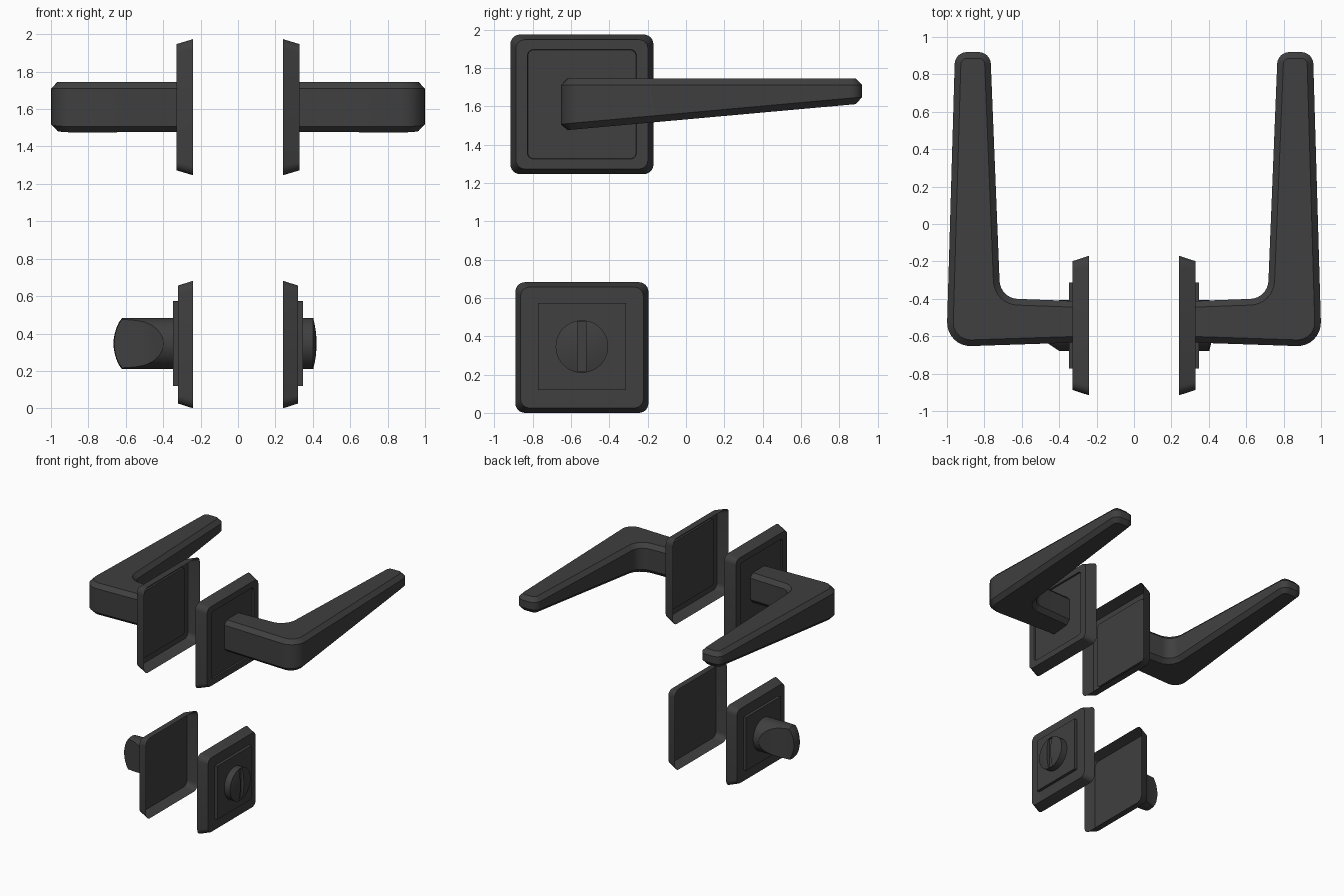
import bpy, bmesh, math
from mathutils import Vector

if "Cube" in bpy.data.objects:
    bpy.data.objects.remove(bpy.data.objects["Cube"])

dark = bpy.data.materials.new("dark_metal")
dark.diffuse_color = (0.05, 0.05, 0.05, 1)
dark.use_nodes = True
dark.node_tree.nodes["Principled BSDF"].inputs["Base Color"].default_value = dark.diffuse_color


def loft(name, loops, cap_first=False, cap_last=True, closed=True):
    """Skin equal-length loops of 3D points."""
    bm = bmesh.new()
    rings = [[bm.verts.new(p) for p in loop] for loop in loops]
    n = len(rings[0])
    for a, b in zip(rings, rings[1:]):
        for i in range(n if closed else n - 1):
            j = (i + 1) % n
            bm.faces.new((a[i], a[j], b[j], b[i]))
    if cap_first:
        bm.faces.new(rings[0][::-1])
    if cap_last:
        bm.faces.new(rings[-1])
    bmesh.ops.remove_doubles(bm, verts=bm.verts, dist=1e-5)
    bmesh.ops.recalc_face_normals(bm, faces=bm.faces)
    me = bpy.data.meshes.new(name)
    bm.to_mesh(me)
    bm.free()
    me.materials.append(dark)
    ob = bpy.data.objects.new(name, me)
    bpy.context.collection.objects.link(ob)
    return ob


def activate(ob):
    bpy.ops.object.select_all(action='DESELECT')
    ob.select_set(True)
    bpy.context.view_layer.objects.active = ob


def smooth(ob, angle=25):
    activate(ob)
    bpy.ops.object.shade_smooth_by_angle(angle=math.radians(angle))


def boolean(ob, cutter, op):
    m = ob.modifiers.new("cut", 'BOOLEAN')
    m.object, m.operation, m.solver = cutter, op, 'EXACT'
    activate(ob)
    bpy.ops.object.modifier_apply(modifier=m.name)
    bpy.data.objects.remove(cutter)


def rrect(x, cy, cz, hy, hz, r, seg=6):
    """Rounded rectangle in the plane x = const."""
    pts = []
    for k, (sy, sz) in enumerate(((1, 1), (-1, 1), (-1, -1), (1, -1))):
        for i in range(seg + 1):
            a = math.pi / 2 * (k + i / seg)
            pts.append((x, cy + sy * (hy - r) + r * math.cos(a),
                        cz + sz * (hz - r) + r * math.sin(a)))
    return pts


def circle(x, cy, cz, r, n=48):
    return [(x, cy + r * math.cos(2 * math.pi * i / n), cz + r * math.sin(2 * math.pi * i / n))
            for i in range(n)]


def fillet(p, a, b, r, seg=8):
    """Arc rounding corner p between neighbours a and b."""
    u, v = (a - p).normalized(), (b - p).normalized()
    half = u.angle(v) / 2
    c = p + (u + v).normalized() * (r / math.sin(half))
    s, e = p + u * (r / math.tan(half)) - c, p + v * (r / math.tan(half)) - c
    t = s.angle(e)
    return [c + s * (math.sin(t * (1 - i / seg)) / math.sin(t)) + e * (math.sin(t * i / seg) / math.sin(t))
            for i in range(seg + 1)]


def inset(path, d):
    """Offset an open path to its right, keeping the end x positions."""
    out = []
    for i, p in enumerate(path):
        d1 = (p - path[i - 1]).normalized() if i else (path[1] - p).normalized()
        d2 = (path[i + 1] - p).normalized() if i < len(path) - 1 else d1
        n1, n2 = Vector((d1.y, -d1.x)), Vector((d2.y, -d2.x))
        q = p + (n1 + n2) * (d / (1 + n1.dot(n2)))
        if i in (0, len(path) - 1):
            q.x = p.x
        out.append(q)
    return out


# lever outline seen from above: x, y, corner radius
corners = [(.316, -.412, 0), (.715, -.397, .10), (.768, .919, .065), (.957, .919, .065),
           (1.003, -.657, .125), (.316, -.634, 0)]
P = [Vector(c[:2]) for c in corners]
outline = []
for i, c in enumerate(corners):
    outline += fillet(P[i], P[i - 1], P[i + 1], c[2]) if c[2] else [P[i]]
inner = inset(outline, .033)


def underside(y):
    return 1.472 + (y + .657) * .09


CY = -.543
for s, side in ((1, "right"), (-1, "left")):
    # lever with chamfered edges and a rising underside
    smooth(loft(side + "_lever", [
        [(s * p.x, p.y, 1.744) for p in inner],
        [(s * p.x, p.y, 1.71) for p in outline],
        [(s * p.x, p.y, underside(p.y) + .034) for p in outline],
        [(s * p.x, p.y, underside(p.y)) for p in inner]], cap_first=True))

    # upper rosette: open-backed shell with a shallow recess
    smooth(loft(side + "_lever_rosette", [
        rrect(s * .24, CY, 1.61, .373, .364, .05),
        rrect(s * .33, CY, 1.61, .344, .337, .045),
        rrect(s * .33, CY, 1.61, .284, .285, .03),
        rrect(s * .316, CY, 1.61, .282, .283, .03)]))

    # lower rosette shell and its raised square plate
    smooth(loft(side + "_lock_rosette", [
        rrect(s * .24, CY, .341, .347, .341, .05),
        rrect(s * .322, CY, .341, .32, .315, .045)]))
    loft(side + "_lock_plate", [
        rrect(s * x, CY, .346, .23, .227, .001, 1) for x in (.322, .347)])

# slotted release disc
CZ, R = .346, .137
disc = loft("release_disc", [circle(x, CY, CZ, r) for x, r in
            ((.345, R), (.402, R), (.410, .105), (.416, .07), (.42, .03))], cap_first=True)
slot = loft("slot_cutter", [rrect(x, CY, CZ, .022, .131, .001, 1) for x in (.392, .5)], cap_first=True)
boolean(disc, slot, 'DIFFERENCE')
smooth(disc)

# thumb turn: domed cylinder pinched to a flat grip
turn = loft("thumb_turn", [circle(-x, CY, CZ, r) for x, r in
            ((.345, R), (.62, R), (.636, .115), (.65, .085), (.66, .05), (.665, .02))], cap_first=True)
grip = [(.33, .15), (.385, .15), (.40, .136), (.425, .119), (.46, .096), (.50, .074),
        (.55, .057), (.61, .045), (.70, .036)]
prof = [(-x, CY + y) for x, y in grip] + [(-x, CY - y) for x, y in reversed(grip)]
pinch = loft("pinch_cutter", [[(x, y, z) for x, y in prof] for z in (.1, .6)], cap_first=True)
boolean(turn, pinch, 'INTERSECT')
smooth(turn)
